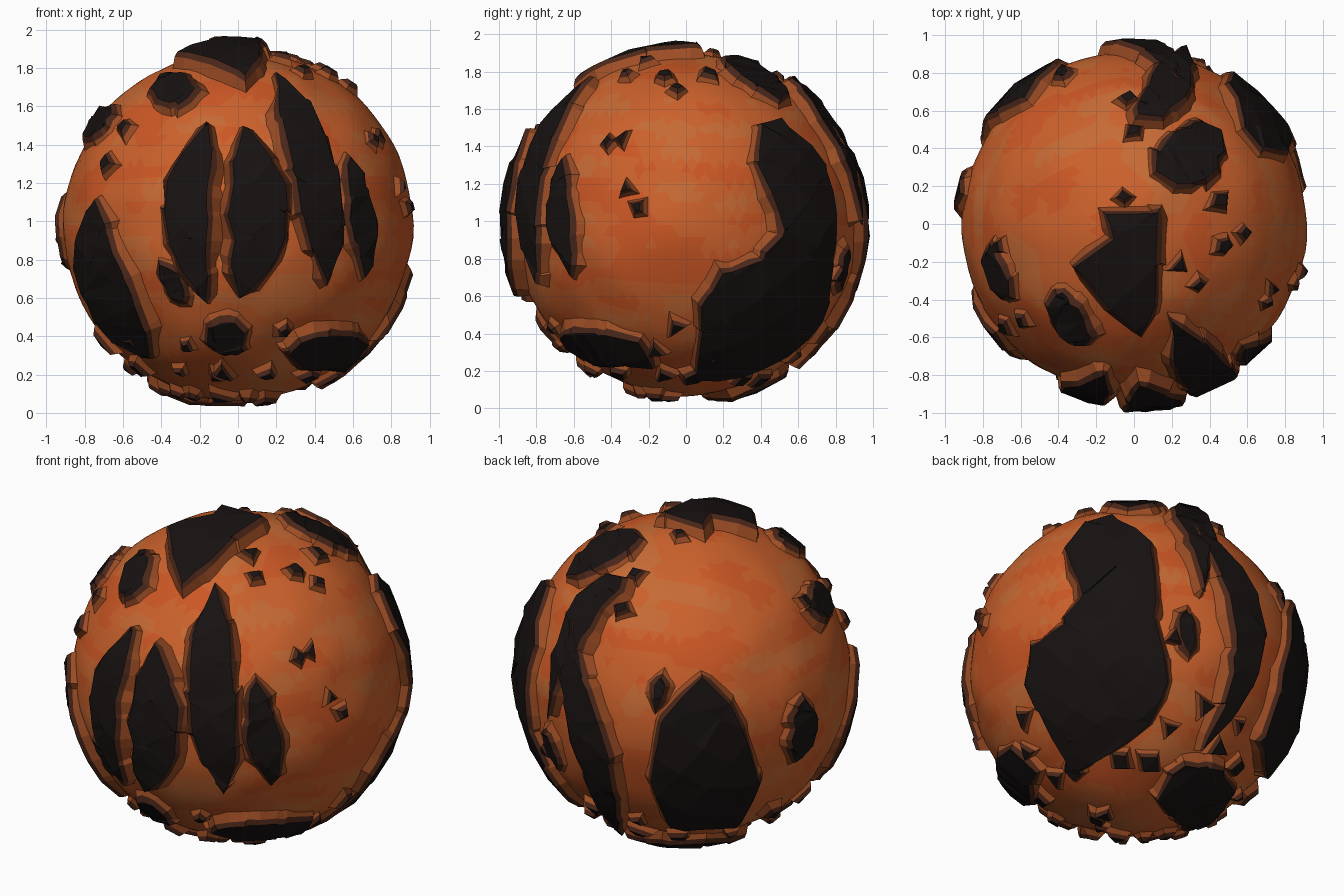
import bpy, bmesh, math, random
from mathutils import Vector, noise

if "Cube" in bpy.data.objects:
    bpy.data.objects.remove(bpy.data.objects["Cube"])

random.seed(7)
CZ = 0.98
UP = Vector((0, 0, 1))


def material(name, rgb):
    m = bpy.data.materials.new(name)
    m.diffuse_color = (*rgb, 1)
    m.use_nodes = True
    m.node_tree.nodes["Principled BSDF"].inputs["Base Color"].default_value = m.diffuse_color
    return m


CRUST = material("crust", (0.009, 0.006, 0.006))
RIM = material("rim", (0.07, 0.02, 0.010))
GLOW = material("glow", (0.34, 0.075, 0.018))
LAVAS = [material("lava", (0.60, 0.12, 0.025)),
         material("lava_red", (0.60, 0.095, 0.018)),
         material("lava_pale", (0.57, 0.145, 0.035))]


def camera(az, el):
    az, el = math.radians(az), math.radians(el)
    return Vector((math.sin(az) * math.cos(el), -math.cos(az) * math.cos(el), math.sin(el)))


def from_view(d, pts):
    """Lift 2D points of an orthographic view onto the unit sphere."""
    right = Vector((1, 0, 0)) if d.z > 0.99 else UP.cross(d).normalized()
    up = d.cross(right)
    return [(right * a + up * b + d * math.sqrt(max(0.9 - a * a - b * b, 0))).normalized()
            for a, b in pts]


def leaf(ax, ay, bx, by, width, bend, n=6):
    """Leaf outline between two tips, with a bent spine."""
    L = math.hypot(bx - ax, by - ay)
    nx, ny = (ay - by) / L, (bx - ax) / L
    out = []
    for k in range(2 * n):
        t = k / n if k <= n else 2 - k / n
        side = 1 if k < n else -1
        w = abs(math.sin(math.pi * t)) ** 0.6 * width * side
        o = w * random.uniform(0.88, 1.12) + bend * 4 * t * (1 - t)
        out.append((ax + (bx - ax) * t + nx * o, ay + (by - ay) * t + ny * o))
    return out


def finish(bm, name, mats):
    me = bpy.data.meshes.new(name)
    bm.to_mesh(me)
    bm.free()
    for m in mats:
        me.materials.append(m)
    ob = bpy.data.objects.new(name, me)
    ob.location.z = CZ
    bpy.context.collection.objects.link(ob)


def plate(name, dirs, R=0.96, flare=0.085, rough=0.012):
    """Raised plate: gridded curved top with two bands of sloping wall."""
    n = sum(dirs, Vector()).normalized()
    e1 = n.orthogonal().normalized()
    e2 = n.cross(e1)
    flat = [Vector((p.dot(e1) / p.dot(n), p.dot(e2) / p.dot(n), R)) for p in dirs]
    if sum(a.x * b.y - a.y * b.x for a, b in zip(flat, flat[1:] + flat[:1])) < 0:
        flat.reverse()
    bm = bmesh.new()
    bm.faces.new([bm.verts.new(p) for p in flat])
    bmesh.ops.triangulate(bm, faces=bm.faces[:])
    for axis in ((1, 0, 0), (0, 1, 0)):
        for k in range(-8, 9):
            bmesh.ops.bisect_plane(bm, geom=bm.verts[:] + bm.edges[:] + bm.faces[:], dist=1e-5,
                                   plane_co=Vector(axis) * (k * 0.22 + 0.1), plane_no=axis)
    bmesh.ops.remove_doubles(bm, verts=bm.verts[:], dist=0.003)
    for v in bm.verts:
        v.co += Vector([random.uniform(-1, 1) * rough * s for s in (1, 1, 0.7)])
    # walls: push the rim outward and down
    for drop, out, mat in ((0.022, 0.35, 1), (R - 0.912, 0.65, 2)):
        edges = [e for e in bm.edges if e.is_boundary]
        push = {}
        for e in edges:
            lp = e.link_loops[0]
            vec = lp.link_loop_next.vert.co - lp.vert.co
            for v in e.verts:
                key = tuple(v.co)
                push[key] = push.get(key, Vector()) + Vector((vec.y, -vec.x, 0)).normalized()
        for g in bmesh.ops.extrude_edge_only(bm, edges=edges)["geom"]:
            if isinstance(g, bmesh.types.BMFace):
                g.material_index = mat
            elif isinstance(g, bmesh.types.BMVert):
                o = push.get(tuple(g.co), Vector()).normalized()
                g.co += o * flare * out * random.uniform(0.6, 1.3) - UP * drop
    # wrap around the globe
    for v in bm.verts:
        u, w, r = v.co
        v.co = (e1 * u + e2 * w + n).normalized() * r
    bmesh.ops.recalc_face_normals(bm, faces=bm.faces[:])
    if sum(f.normal.dot(f.calc_center_median()) * f.calc_area() for f in bm.faces) < 0:
        bmesh.ops.reverse_faces(bm, faces=bm.faces[:])
    finish(bm, name, [CRUST, RIM, GLOW])


def leaves(name, d, specs):
    for i, (R, *s) in enumerate(specs):
        plate(f"{name}_{i + 1}", from_view(d, leaf(*s)), R)


def shard(name, c, size, R=0.955):
    """Small broken chunk with three to five sides."""
    e1 = c.orthogonal().normalized()
    e2 = c.cross(e1)
    k, t0 = random.choice((3, 4, 4, 5)), random.uniform(0, 6.28)
    ring = [t0 + math.tau * j / k for j in range(k)]
    plate(name, [(c + (e1 * math.cos(t) + e2 * math.sin(t) * 0.8) * size
                  * random.uniform(.7, 1.2)).normalized() for t in ring], R, 0.07, 0.008)


# Molten core with gentle ripples and streaks of colour
bm = bmesh.new()
bmesh.ops.create_icosphere(bm, subdivisions=5, radius=0.91)
for v in bm.verts:
    v.co *= 1 + 0.018 * noise.noise(v.co * 4)
for f in bm.faces:
    f.smooth = True
    c = f.calc_center_median()
    s = noise.noise(Vector((c.x * 3, c.y * 3, c.z * 9)))
    f.material_index = 1 if s > 0.22 else 2 if s < -0.28 else 0
finish(bm, "molten_core", LAVAS)

FRONT, RIGHT, TOP = Vector((0, -1, 0)), Vector((1, 0, 0)), UP
BACK_LEFT, BACK_RIGHT = camera(215, 25), camera(145, -30)

# Leaf plates: radius, two tips, half width, bend (heights from the centre)
leaves("front_plate", FRONT, [
    (.995, .03, .49, .02, -.36, .15, .08),
    (.975, -.15, .52, -.17, -.38, .11, -.1),
    (.975, .2, .78, .45, -.3, .12, .08)])
leaves("front_side_plate", FRONT, [
    (.955, .58, .35, .67, -.27, .06, .03),
    (.965, -.74, .12, -.45, -.69, .12, -.11),
    (.96, -.46, .71, -.22, .71, .08, 0),
    (.96, -.8, .45, -.65, .62, .04, 0)])
leaves("low_front_plate", FRONT, [
    (.955, -.16, -.62, .04, -.55, .09, 0),
    (.965, .27, -.66, .67, -.62, .1, -.02),
    (.94, -.4, -.21, -.29, -.4, .05, 0)])
leaves("top_plate", TOP, [
    (.96, .11, .27, .46, .5, .14, -.03),
    (.98, .02, .55, .27, .91, .1, -.04)])
leaves("back_left_plate", BACK_LEFT, [
    (.955, .66, -.14, .6, -.5, .07, .03),
    (.95, -.13, -.02, -.17, -.2, .03, 0)])
leaves("back_right_plate", BACK_RIGHT, [
    (.98, .24, .84, .33, -.4, .08, .28),
    (.975, .12, -.68, .54, -.63, .17, 0),
    (.95, .2, .36, .24, .13, .04, 0)])

# Large irregular plates
plate("large_right_plate", from_view(RIGHT, [
    (.4, .53), (.5, .56), (.74, .32), (.78, -.18), (.72, -.5), (.55, -.69),
    (.05, -.83), (.09, -.43), (.2, -.25), (.4, -.18), (.52, -.03), (.38, .32)]), .965)
plate("crown_plate", from_view(TOP, [
    (-.13, .05), (.12, .06), (.1, -.42), (.04, -.57), (-.3, -.22), (-.1, -.08)]), .985)
plate("large_back_plate", from_view(BACK_LEFT, [
    (.09, -.03), (.24, -.16), (.4, -.6), (.27, -.84), (-.08, -.85), (-.19, -.6), (-.13, -.25)]), .97)

# Loose shards on the right side, the top and the front
for label, d, pts in (
        ("side", RIGHT, [(-.35, .47), (-.33, .2), (-.26, .1), (-.33, .82), (-.12, .81), (-.05, .74), (.13, .82), (.82, -.28)]),
        ("top", TOP, [(-.73, -.12), (0, .5), (-.7, -.55), (.24, -.22), (-.03, .67), (-.05, .15)]),
        ("front", FRONT, [(-.6, .52), (.25, -.56), (.72, .45), (-.12, -.8)])):
    for i, c in enumerate(from_view(d, pts)):
        shard(f"{label}_shard_{i + 1}", c, random.uniform(.025, .05))

# Ring of rubble around the underside
for j in range(40):
    t = math.tau * j / 40 * 3 + random.uniform(-.1, .1)
    z = -.58 - .41 * (j + .5) / 40
    r = math.sqrt(1 - z * z)
    shard(f"rubble_{j + 1}", Vector((r * math.cos(t), r * math.sin(t), z)), random.uniform(.03, .075), .96)
